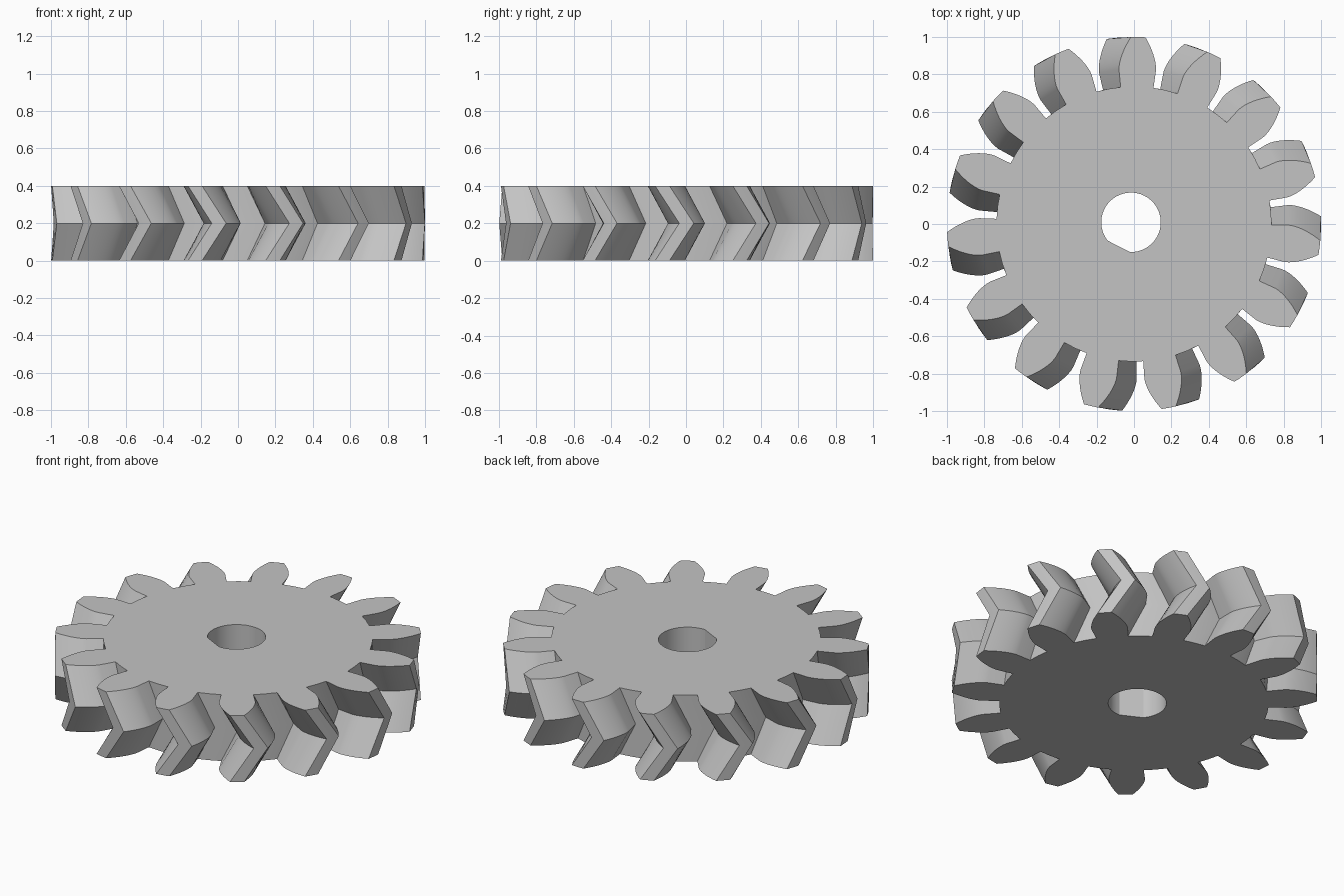
import bpy, bmesh, math

cube = bpy.data.objects.get("Cube")
if cube:
    bpy.data.objects.remove(cube, do_unlink=True)

TEETH = 15
THICK = 0.4
TIP_R = 1.0
PITCH_R = TIP_R * TEETH / (TEETH + 2)
ROOT_R = PITCH_R - 1.25 * TIP_R * 2 / (TEETH + 2)
BASE_R = PITCH_R * math.cos(math.radians(20))
PHASE = math.radians(16.7)
TWIST = math.atan(math.tan(math.radians(30)) * THICK / 2 / PITCH_R)


def involute(r):
    """Angle gained by the flank between the base circle and radius r."""
    a = math.acos(min(1, BASE_R / r))
    return math.tan(a) - a


def polar(r, a):
    return r * math.cos(a), r * math.sin(a)


def gear_outline(turn):
    """Involute teeth with straight radial flanks below the base circle."""
    steps = 8
    half_base = math.pi / TEETH / 2 + involute(PITCH_R)
    flank = [(ROOT_R, half_base)]
    for i in range(steps + 1):
        r = BASE_R + (TIP_R - BASE_R) * i / steps
        flank.append((r, half_base - involute(r)))
    points = []
    for t in range(TEETH):
        centre = turn + t * math.tau / TEETH
        points += [polar(r, centre - a) for r, a in flank]
        points.append(polar(TIP_R, centre))
        points += [polar(r, centre + a) for r, a in reversed(flank)]
        points.append(polar(ROOT_R, centre + math.pi / TEETH))
    return points


def bore_outline():
    """Round shaft hole with one flat side, slightly off centre."""
    start, end, steps = math.radians(-92), math.radians(218), 44
    ring = [polar(0.159, start + (end - start) * i / steps) for i in range(steps + 1)]
    return [(x - 0.016, y + 0.009) for x, y in ring]


def add_loop(bm, points, z):
    return [bm.verts.new((x, y, z)) for x, y in points]


def bridge(bm, low, high):
    n = len(low)
    for i in range(n):
        j = (i + 1) % n
        bm.faces.new((low[i], low[j], high[j], high[i]))


def loop_edges(bm, loop):
    return [bm.edges.get((loop[i - 1], loop[i])) for i in range(len(loop))]


bm = bmesh.new()

# Chevron tooth walls: the middle section is turned ahead of both ends
sections = [(0, 0), (THICK / 2, TWIST), (THICK, 0)]
rims = [add_loop(bm, gear_outline(PHASE + turn), z) for z, turn in sections]
bridge(bm, rims[0], rims[1])
bridge(bm, rims[1], rims[2])

# Shaft hole wall
bores = [add_loop(bm, bore_outline(), z) for z in (0, THICK)]
bridge(bm, bores[0], bores[1])

# Flat end faces between the teeth and the hole
for rim, bore in ((rims[0], bores[0]), (rims[2], bores[1])):
    edges = loop_edges(bm, rim) + loop_edges(bm, bore)
    bmesh.ops.triangle_fill(bm, use_beauty=True, edges=edges)
bmesh.ops.recalc_face_normals(bm, faces=bm.faces)

mesh = bpy.data.meshes.new("herringbone_gear")
bm.to_mesh(mesh)
bm.free()
gear = bpy.data.objects.new("herringbone_gear", mesh)
bpy.context.collection.objects.link(gear)

# Plain grey colour
grey = bpy.data.materials.new("plain_grey")
grey.use_nodes = True
colour = (0.55, 0.55, 0.55, 1)
grey.diffuse_color = colour
grey.node_tree.nodes["Principled BSDF"].inputs["Base Color"].default_value = colour
mesh.materials.append(grey)

bpy.ops.object.select_all(action="DESELECT")
gear.select_set(True)
bpy.context.view_layer.objects.active = gear
bpy.ops.object.shade_smooth_by_angle(angle=math.radians(20))
